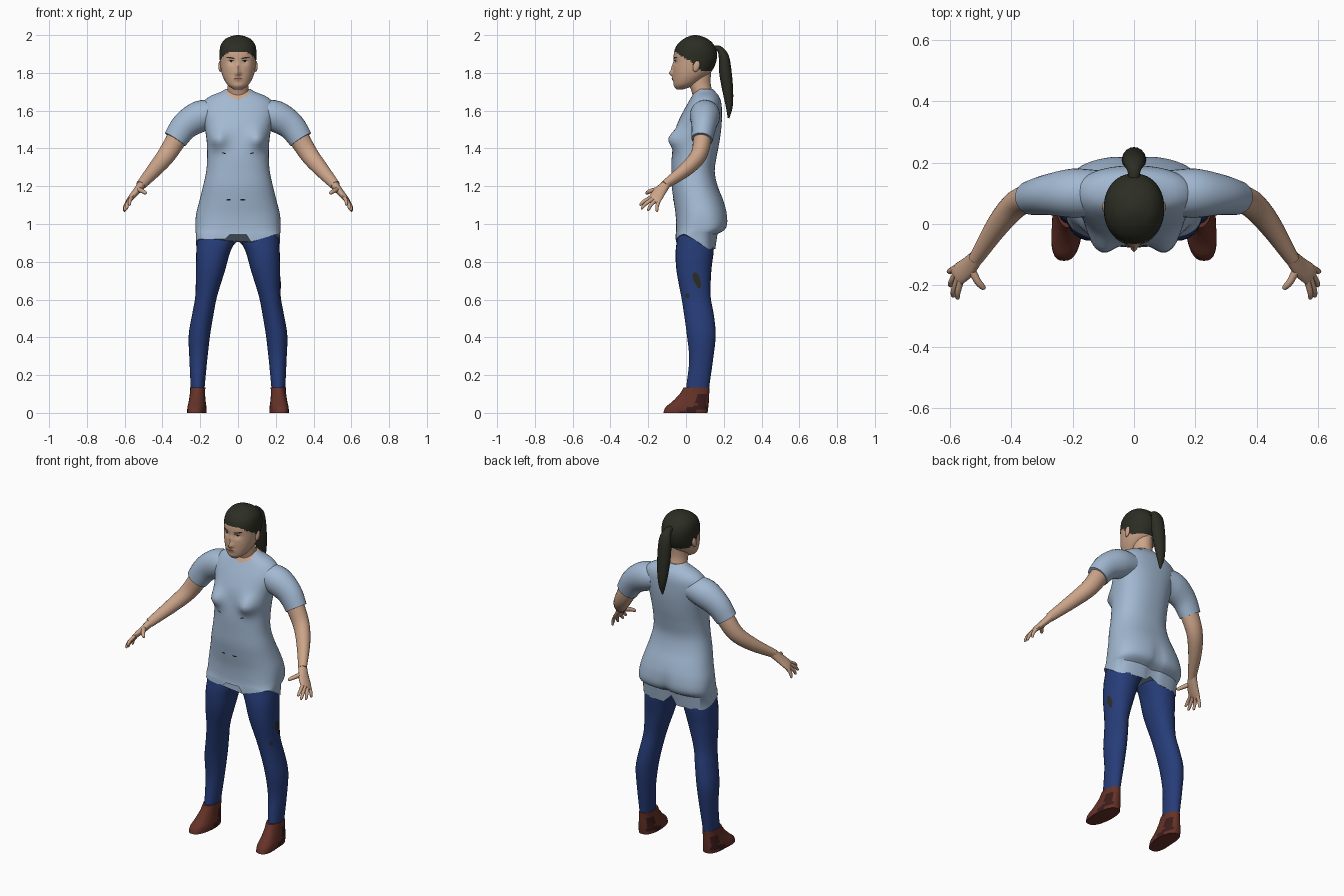
import bpy, bmesh, math
from mathutils import Vector
from mathutils.bvhtree import BVHTree

if "Cube" in bpy.data.objects:
    bpy.data.objects.remove(bpy.data.objects["Cube"])

def material(name, rgb):
    m = bpy.data.materials.new(name)
    m.use_nodes = True
    m.diffuse_color = (*rgb, 1)
    m.node_tree.nodes["Principled BSDF"].inputs["Base Color"].default_value = (*rgb, 1)
    return m

SHIRT = material("light blue cloth", (.36, .48, .64))
JEANS = material("dark blue denim", (.02, .046, .19))
SKIN = material("skin", (.60, .37, .25))
HAIR = material("dark hair", (.025, .026, .017))
SHOE = material("red brown leather", (.13, .032, .021))
DARK = material("dark leather", (.045, .012, .012))
LIPS = material("lips", (.42, .19, .14))
BLACK = material("black", (.008, .008, .008))
WHITE = material("eye white", (.55, .5, .45))
made = []

def finish(name, bm, *mats):
    mesh = bpy.data.meshes.new(name)
    bm.to_mesh(mesh)
    ob = bpy.data.objects.new(name, mesh)
    bpy.context.collection.objects.link(ob)
    for m in mats:
        mesh.materials.append(m)
    made.append(ob)
    return BVHTree.FromBMesh(bm)

def smooth_rows(rows, k):
    """Catmull-Rom interpolation of rows of numbers."""
    out = []
    for i in range(len(rows) - 1):
        quad = [rows[max(i - 1, 0)], rows[i], rows[i + 1], rows[min(i + 2, len(rows) - 1)]]
        for j in range(k):
            t = j / k
            out.append([b + .5 * t * (c - a + t * (2*a - 5*b + 4*c - d + t * (3*(b - c) + d - a)))
                        for a, b, c, d in zip(*quad)])
    return out + [list(rows[-1])]

def skin_rings(rings):
    bm = bmesh.new()
    loops = [[bm.verts.new(p) for p in r] for r in rings]
    n = len(loops[0])
    for a, b in zip(loops, loops[1:]):
        for i in range(n):
            bm.faces.new((a[i], a[(i + 1) % n], b[(i + 1) % n], b[i]))
    bm.faces.new(loops[0])
    bm.faces.new(loops[-1])
    bmesh.ops.recalc_face_normals(bm, faces=bm.faces)
    bm.normal_update()
    return bm

def power(v, e):
    return math.copysign(abs(v) ** e, v)

def loft(rows, seg=32, k=4, side=1):
    """Rows: height, inner x, outer x, front y, back y, squareness."""
    rings = []
    for z, x0, x1, f, b, n in smooth_rows(rows, k):
        ring = []
        for i in range(seg):
            a = math.tau * i / seg
            ring.append(Vector((side * ((x0 + x1) / 2 + (x1 - x0) / 2 * power(math.cos(a), 2 / n)),
                                (f + b) / 2 + (b - f) / 2 * power(math.sin(a), 2 / n), z)))
        rings.append(ring)
    return skin_rings(rings)

def tube(rows, seg=16, k=4, side=1, across=(0, 1, 0)):
    """Rows: x, y, z, radius along the across axis, other radius."""
    rows = smooth_rows(rows, k)
    pts = [Vector(r[:3]) for r in rows]
    rings = []
    for i, r in enumerate(rows):
        d = (pts[min(i + 1, len(pts) - 1)] - pts[max(i - 1, 0)]).normalized()
        u = Vector(across)
        u = (u - d * u.dot(d)).normalized()
        v = d.cross(u)
        ring = [pts[i] + u * r[3] * math.cos(math.tau * j / seg) + v * r[4] * math.sin(math.tau * j / seg)
                for j in range(seg)]
        rings.append([Vector((side * p.x, p.y, p.z)) for p in ring])
    return skin_rings(rings)

def bump(x, z, cx, cz, sx, sz):
    return math.exp(-((x - cx) / sx) ** 2 - ((z - cz) / sz) ** 2)

def decal(name, tree, mat, centre, size, tilt=0, sideways=False, lift=.003):
    """Thin patch laid on a surface from the front or from the left side."""
    bm = bmesh.new()
    bmesh.ops.create_circle(bm, cap_ends=True, cap_tris=True, segments=14, radius=1)
    way = Vector((-1, 0, 0)) if sideways else Vector((0, 1, 0))
    for v in bm.verts:
        p, q = v.co.x * size[0], v.co.y * size[1]
        u = centre[0] + p * math.cos(tilt) - q * math.sin(tilt)
        w = centre[1] + p * math.sin(tilt) + q * math.cos(tilt)
        start = Vector((1, u, w)) if sideways else Vector((u, -1, w))
        hit = tree.ray_cast(start, way)[0]
        v.co = (hit or start + way) - way * lift
    finish(name, bm, mat)

# Shirt body with bust and uneven hem
body = [(.91, .222, -.055, .156, 3), (.98, .226, -.052, .214, 2.7), (1.05, .222, -.055, .218, 2.4),
        (1.12, .205, -.065, .20, 2.3), (1.2, .185, -.075, .168, 2.3), (1.28, .168, -.076, .152, 2.3),
        (1.36, .163, -.075, .163, 2.3), (1.44, .166, -.065, .178, 2.3), (1.52, .178, -.05, .188, 2.3),
        (1.59, .193, -.018, .19, 2.3), (1.64, .188, .01, .187, 2.2), (1.675, .15, .03, .175, 2.1),
        (1.70, .09, .045, .155, 2), (1.715, .066, .055, .142, 2)]
bm = loft([(z, -w, w, f, b, n) for z, w, f, b, n in body], seg=72)
for v in bm.verts:
    x, y, z = v.co
    if z < .9101:
        front = .92 if x < 0 else .885 + .3 * x
        if abs(x) < .05:
            front = .945
        back = .91 if abs(x) < .04 else .868
        t = min(1, max(0, (y + .01) / .13))
        v.co.z = front * (1 - t) + back * t
    elif z < .97:
        v.co.z += .03 * (.97 - z) / .06
    if y < .04:
        v.co.y -= .05 * bump(abs(x), z, .108, 1.45, .05, .05) + .008 * bump(abs(x), z, .135, 1.445, .015, .015)
    elif z < 1.2:
        v.co.y -= .018 * bump(x, z, 0, .95, .03, .1)
for f in bm.faces:
    c = f.calc_center_median()
    if c.z > 1.65 + .6 * abs(c.x) and abs(c.x) < .06 and c.y < .1:
        f.material_index = 1
bm.normal_update()
shirt = finish("shirt_body", bm, SHIRT, SKIN)
for x, w in ((-.05, .012), (.025, .016)):
    decal("navel_mark", shirt, BLACK, (x, 1.128), (w, .004))
for s in (-1, 1):
    decal("bust_crease", shirt, BLACK, (s * .075, 1.375), (.012, .003), s * .3)

# Neck
finish("neck", loft([(1.64, -.062, .062, .045, .15, 2), (1.70, -.058, .058, .03, .14, 2),
                     (1.75, -.053, .053, .012, .13, 2), (1.82, -.055, .055, 0, .135, 2)]), SKIN)

# Head with nose, eye sockets and painted hairline
skull = [(1.713, .022, -.048, -.012), (1.735, .054, -.062, .045), (1.77, .076, -.066, .095),
         (1.81, .089, -.068, .137), (1.86, .096, -.066, .16), (1.91, .098, -.063, .163),
         (1.95, .09, -.046, .147), (1.98, .066, -.012, .115), (1.995, .033, .02, .08), (2.0, .008, .042, .058)]
bm = loft([(z, -w, w, f, b, 2.15) for z, w, f, b in skull], seg=96, k=6)
line = [(-.1, 1.918), (-.055, 1.91), (-.02, 1.885), (.02, 1.865), (.05, 1.835), (.08, 1.81), (.3, 1.80)]
for v in bm.verts:
    x, y, z = v.co
    if y < 0:
        v.co.y += (.009 * bump(abs(x), z, .035, 1.857, .02, .014) - .021 * bump(x, z, 0, 1.797, .014, .014)
                   - .010 * bump(x, z, 0, 1.825, .009, .025) - .006 * bump(x, z, 0, 1.767, .025, .012)
                   - .004 * bump(x, z, 0, 1.73, .025, .015))
for f in bm.faces:
    c = f.calc_center_median()
    for (y0, z0), (y1, z1) in zip(line, line[1:]):
        if y0 <= c.y < y1 and c.z > z0 + (z1 - z0) * (c.y - y0) / (y1 - y0):
            f.material_index = 1
bm.normal_update()
head = finish("head", bm, SKIN, HAIR)
decal("mouth", head, LIPS, (0, 1.768), (.024, .008))
decal("mouth_line", head, DARK, (0, 1.769), (.022, .0015), lift=.005)

# Ponytail and hair tie
finish("ponytail", tube([(0, .14, 1.925, .018, .018), (0, .175, 1.928, .022, .016), (0, .2, 1.885, .036, .027),
                         (0, .209, 1.80, .04, .033), (0, .222, 1.70, .034, .028),
                         (0, .229, 1.62, .022, .018), (0, .225, 1.56, .004, .004)], across=(1, 0, 0)), HAIR)

for s, label in ((1, "left_"), (-1, "right_")):
    # Face details and ear
    decal(label + "eye", head, WHITE, (s * .036, 1.86), (.014, .005))
    decal(label + "iris", head, BLACK, (s * .036, 1.861), (.006, .005), lift=.005)
    decal(label + "eyelid", head, BLACK, (s * .036, 1.866), (.016, .002), lift=.005)
    decal(label + "eyebrow", head, HAIR, (s * .04, 1.88), (.024, .004), s * .15)
    bm = bmesh.new()
    bmesh.ops.create_uvsphere(bm, u_segments=14, v_segments=8, radius=1)
    for v in bm.verts:
        v.co = (s * .094 + v.co.x * .01, .055 + v.co.y * .018 + v.co.z * .006, 1.835 + v.co.z * .03)
    finish(label + "ear", bm, SKIN)

    # Sleeve, arm and hand
    finish(label + "sleeve", tube([(.12, .1, 1.585, .075, .07), (.2, .1, 1.57, .08, .083),
                                   (.28, .095, 1.52, .066, .074), (.333, .085, 1.447, .056, .064)],
                                  seg=28, side=s), SHIRT)
    finish(label + "arm", tube([(.305, .09, 1.485, .05, .056), (.375, .07, 1.37, .044, .049),
                                (.44, 0, 1.29, .037, .04), (.515, -.115, 1.205, .022, .026)],
                               seg=20, side=s), SKIN)
    finish(label + "palm", tube([(.505, -.1, 1.216, .022, .023), (.54, -.14, 1.17, .034, .019),
                                 (.573, -.165, 1.132, .036, .014), (.578, -.172, 1.125, .028, .008)],
                                side=s, across=(.4, .9, -.4)), SKIN)
    fingers = {"index": ((.562, -.183, 1.14), (.575, -.245, 1.10)),
               "middle": ((.572, -.175, 1.132), (.59, -.238, 1.08)),
               "ring": ((.578, -.16, 1.125), (.6, -.203, 1.07)),
               "little": ((.58, -.143, 1.122), (.604, -.155, 1.066)),
               "thumb": ((.53, -.142, 1.183), (.487, -.213, 1.163))}
    for name, (a, b) in fingers.items():
        a, b = Vector(a), Vector(b)
        r = .012 if name == "thumb" else .0095
        mid = a.lerp(b, .55) + Vector((.004, -.003, .004))
        rows = [(*a.lerp(b, -.15), r * 1.15, r * 1.15), (*mid, r, r),
                (*a.lerp(b, .92), r * .75, r * .75), (*b, r * .25, r * .25)]
        finish(label + name + "_finger", tube(rows, seg=10, k=3, side=s, across=(.6, .5, .6)), SKIN)

    # Trouser leg
    leg = finish(label + "trouser_leg", loft([
        (.99, .02, .212, -.035, .15, 2.2), (.92, .012, .217, -.047, .148, 2.2), (.85, .042, .221, -.055, .146, 2.2),
        (.75, .07, .223, -.05, .134, 2.2), (.62, .11, .226, -.026, .13, 2.1), (.52, .13, .243, -.01, .147, 2),
        (.41, .148, .261, .005, .157, 2), (.28, .163, .257, .017, .143, 2), (.13, .177, .25, .001, .122, 2),
        (.08, .18, .245, .005, .118, 2)], seg=28, side=s), JEANS)
    if s > 0:
        decal("leg_stain_large", leg, HAIR, (.055, .71), (.018, .035), .3, True)
        decal("leg_stain_lower", leg, HAIR, (.068, .68), (.012, .022), 0, True, .004)
        decal("leg_stain_small", leg, HAIR, (.008, .62), (.01, .014), .3, True)

    # Shoe with dark side panels
    bm = loft([(0, .166, .266, -.12, .114, 2.6), (.03, .167, .266, -.108, .118, 2.6),
               (.06, .171, .261, -.072, .121, 2.4), (.10, .174, .255, -.034, .123, 2.2),
               (.135, .173, .253, -.012, .125, 2)], seg=32, k=3, side=s)
    for v in bm.verts:
        toe = max(0, -v.co.y)
        v.co.x += s * .1 * toe
    for f in bm.faces:
        c = f.calc_center_median()
        heel = .055 < c.y < .108 and .02 < c.z < .1
        arch = -.04 < c.y <= .055 and c.z < .012 + .35 * max(0, c.y + .02)
        if abs(f.normal.z) < .8 and (heel or arch):
            f.material_index = 1
    bm.normal_update()
    finish(label + "shoe", bm, SHOE, DARK)

# Smooth shading with sharp creases kept
bpy.ops.object.select_all(action='DESELECT')
for ob in made:
    ob.select_set(True)
bpy.context.view_layer.objects.active = made[0]
bpy.ops.object.shade_smooth_by_angle(angle=math.radians(45))
